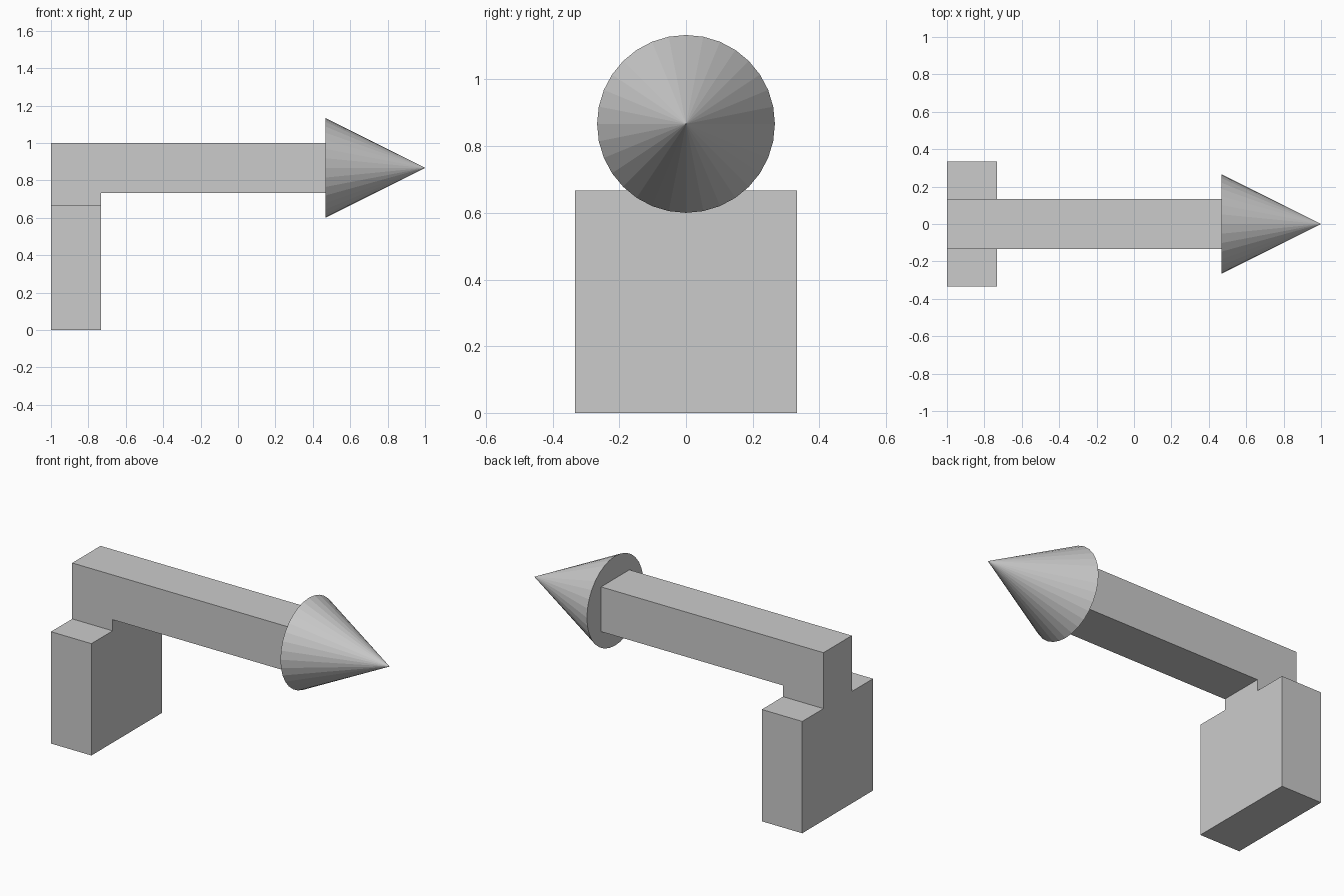
import bpy
import bmesh
import math

default_cube = bpy.data.objects.get("Cube")
if default_cube:
    bpy.data.objects.remove(default_cube, do_unlink=True)

U = 1 / 15  # the design's grid step

# Single grey finish
grey = bpy.data.materials.new("plain grey")
grey.use_nodes = True
grey.diffuse_color = (0.6, 0.6, 0.6, 1)
grey.node_tree.nodes["Principled BSDF"].inputs["Base Color"].default_value = grey.diffuse_color


def extrude_profile(name, profile, half_depth):
    """Extrude an x-z outline, given in grid steps, evenly either side of y = 0."""
    bm = bmesh.new()
    face = bm.faces.new([bm.verts.new((x * U, -half_depth * U, z * U)) for x, z in profile])
    result = bmesh.ops.extrude_face_region(bm, geom=[face])
    moved = [g for g in result["geom"] if isinstance(g, bmesh.types.BMVert)]
    bmesh.ops.translate(bm, verts=moved, vec=(0, 2 * half_depth * U, 0))
    bmesh.ops.recalc_face_normals(bm, faces=bm.faces)
    mesh = bpy.data.meshes.new(name)
    bm.to_mesh(mesh)
    bm.free()
    mesh.materials.append(grey)
    obj = bpy.data.objects.new(name, mesh)
    bpy.context.collection.objects.link(obj)
    return obj


# Wide upright block
extrude_profile("base_block", [(-15, 0), (-11, 0), (-11, 10), (-15, 10)], 5)

# Arm with a short neck stepping down onto the block
extrude_profile("arm", [(-15, 10), (-11, 10), (-11, 11), (7, 11), (7, 15), (-15, 15)], 2)

# Pointed tip, facing +x
bpy.ops.mesh.primitive_cone_add(vertices=32, radius1=4 * U, radius2=0, depth=8 * U,
                                location=(11 * U, 0, 13 * U), rotation=(0, math.pi / 2, 0))
tip = bpy.context.object
tip.name = "cone_tip"
tip.data.materials.append(grey)
